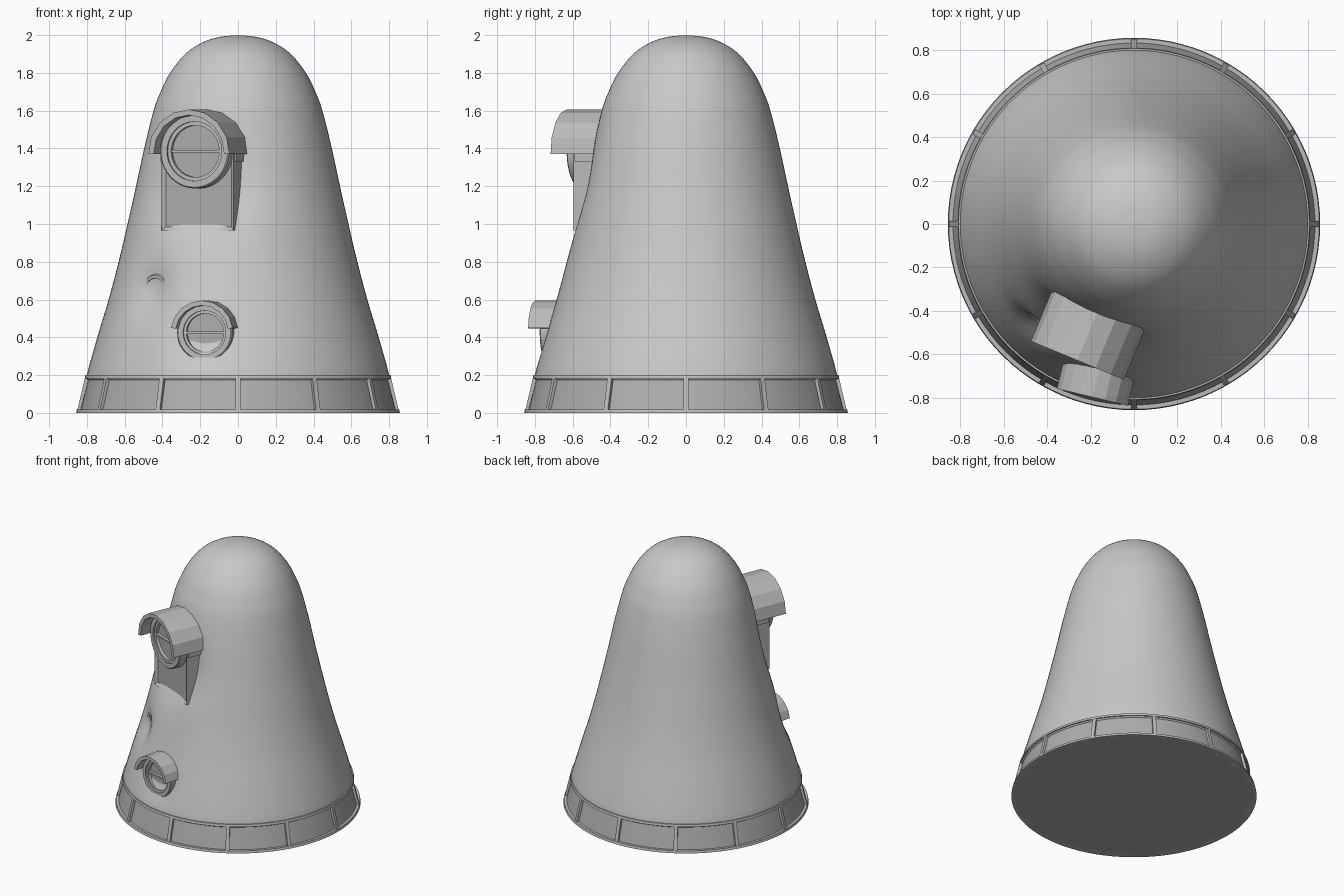
import bpy, bmesh, math
from mathutils import Matrix, Vector

if "Cube" in bpy.data.objects:
    bpy.data.objects.remove(bpy.data.objects["Cube"])


def material(name, v):
    m = bpy.data.materials.new(name)
    m.use_nodes = True
    m.diffuse_color = (v, v, v, 1)
    m.node_tree.nodes["Principled BSDF"].inputs["Base Color"].default_value = (v, v, v, 1)
    return m


SHELL = material("light grey shell", 0.58)
TRIM = material("mid grey trim", 0.5)
PANEL = material("dark grey panel", 0.42)


def finish(bm, name, mats, smooth=None, matrix=None):
    bmesh.ops.recalc_face_normals(bm, faces=bm.faces[:])
    if matrix:
        bm.transform(matrix)
    me = bpy.data.meshes.new(name)
    bm.to_mesh(me)
    bm.free()
    ob = bpy.data.objects.new(name, me)
    bpy.context.collection.objects.link(ob)
    for m in mats:
        me.materials.append(m)
    if smooth:
        bpy.ops.object.select_all(action="DESELECT")
        ob.select_set(True)
        bpy.context.view_layer.objects.active = ob
        bpy.ops.object.shade_smooth_by_angle(angle=math.radians(smooth))
    return ob


def lathe(profile, segs, closed=False, start=0.0, arc=math.tau):
    """Revolve (radius, height) points about z; a closed profile makes a solid ring."""
    bm = bmesh.new()
    full = arc > 6.28
    cols = []
    for i in range(segs if full else segs + 1):
        a = start + arc * i / segs
        cols.append([bm.verts.new((r * math.cos(a), r * math.sin(a), h)) for r, h in profile])
    n = len(profile)
    for i in range(segs):
        c, d = cols[i], cols[(i + 1) % len(cols)]
        for j in range(n if closed else n - 1):
            k = (j + 1) % n
            bm.faces.new((c[j], d[j], d[k], c[k]))
    if closed and not full:
        bm.faces.new(cols[0])
        bm.faces.new(cols[-1])
    bmesh.ops.remove_doubles(bm, verts=bm.verts[:], dist=1e-5)
    return bm


def box(x, y, z, matrix=None):
    """Box from three (low, high) ranges."""
    bm = bmesh.new()
    bmesh.ops.create_cube(bm, size=1)
    for v in bm.verts:
        v.co = Vector([lo + (hi - lo) * (c + 0.5) for c, (lo, hi) in zip(v.co, (x, y, z))])
    return bm


def spline(points, steps):
    """Smooth curve through the points."""
    p = [Vector(q) for q in points]
    p = [2 * p[0] - p[1]] + p + [2 * p[-1] - p[-2]]
    out = []
    for i in range(1, len(p) - 2):
        for s in range(steps):
            t = s / steps
            a, b, c, d = p[i - 1:i + 3]
            out.append(0.5 * (2 * b + (c - a) * t + (2 * a - 5 * b + 4 * c - d) * t * t
                              + (3 * b - a - 3 * c + d) * t ** 3))
    return out + [p[-2]]


# Bell-shaped shell, pressed in softly around each opening
outline = [(0.79, 0.17), (0.8, 0.2), (0.745, 0.4), (0.685, 0.6), (0.632, 0.8), (0.585, 1.0),
           (0.54, 1.2), (0.497, 1.4), (0.447, 1.6), (0.41, 1.7), (0.36, 1.8), (0.28, 1.9),
           (0.19, 1.96), (0.1, 1.99), (0, 2.0)]
bm = lathe(spline(outline, 4), 96)
# angle from the front, height, width, tallness, depth
dents = [(22.5, 1.17, 0.22, 0.2, 0.085), (13.5, 0.38, 0.13, 0.1, 0.03), (44, 0.64, 0.1, 0.11, 0.05)]
for v in bm.verts:
    r = math.hypot(v.co.x, v.co.y)
    if r < 0.01 or v.co.z < 0.21:
        continue
    push = 0
    for ang, z, w, h, depth in dents:
        off = math.atan2(-v.co.x, -v.co.y) - math.radians(ang)
        side = math.atan2(math.sin(off), math.cos(off)) * r
        push += depth * math.exp(-(side / w) ** 2 - ((v.co.z - z) / h) ** 2)
    v.co.x *= 1 - push / r
    v.co.y *= 1 - push / r
finish(bm, "shell", [SHELL], 60)

# Base skirt: recessed panel band, floor, two rails and twelve posts
finish(lathe([(0, 0), (0.838, 0), (0.79, 0.19), (0.7, 0.19)], 96), "skirt_panels", [PANEL], 30)
for name, r, lo, hi in (("bottom_rail", 0.857, 0, 0.018), ("top_rail", 0.812, 0.182, 0.2)):
    finish(lathe([(r - 0.05, lo), (r, lo), (r - 0.004, hi), (r - 0.05, hi)], 96, True),
           name, [TRIM], 30)
for i in range(12):
    bm = box((-0.013, 0.013), (-0.852, -0.8), (0.01, 0.19))
    for v in bm.verts:
        if v.co.z > 0.1:
            v.co.y += 0.043
    finish(bm, "skirt_post", [TRIM], matrix=Matrix.Rotation(math.tau * i / 12, 4, "Z"))


def facing(angle, z):
    """Frame turned from the front toward the model's right, raised to z."""
    return Matrix.Rotation(math.radians(-angle), 4, "Z") @ Matrix.Translation((0, 0, z))


OUTWARD = Matrix.Rotation(math.pi / 2, 4, "X")  # lathe axis points to the front


def porthole(name, angle, z, r, front, back, rim):
    m = facing(angle, z)
    inner = r - rim
    lip = inner - 0.1 * r
    ring = [(r, back), (r, front - 0.006), (r - 0.006, front), (inner, front),
            (inner, front - 0.012), (lip, front - 0.012), (lip, back)]
    finish(lathe(ring, 40, True), name + "_ring", [TRIM], 30, m @ OUTWARD)
    finish(lathe([(0, front - 0.035), (lip + 0.005, front - 0.035)], 40), name + "_glass",
           [PANEL], matrix=m @ OUTWARD)
    finish(box((-lip, lip), (-front + 0.014, -front + 0.035), (-0.007, 0.007)),
           name + "_bar", [TRIM], matrix=m)


def hood(name, angle, z, r, front, back, thick, lift):
    a = math.asin(lift / r)
    prof = [(r, back), (r, front), (r - thick, front), (r - thick, back)]
    finish(lathe(prof, 8, True, a, math.pi - 2 * a), name, [TRIM],
           matrix=facing(angle, z) @ OUTWARD)


porthole("upper_porthole", 22.5, 1.385, 0.197, 0.605, 0.36, 0.04)
hood("upper_hood", 22.5, 1.375, 0.232, 0.68, 0.39, 0.03, -0.005)
porthole("lower_porthole", 13.5, 0.425, 0.15, 0.762, 0.6, 0.034)
hood("lower_hood", 13.5, 0.425, 0.17, 0.82, 0.62, 0.026, 0.025)
porthole("small_porthole", 44, 0.635, 0.1, 0.632, 0.52, 0.022)

# Box below the upper porthole with a framed, recessed front
bm = box((-0.207, 0.207), (-0.56, -0.3), (0.965, 1.4))
bm.normal_update()
face = min(bm.faces, key=lambda f: f.calc_center_median().y)
bmesh.ops.inset_region(bm, faces=[face], thickness=0.028, depth=-0.015)
face.material_index = 1
finish(bm, "front_box", [TRIM, PANEL], matrix=facing(22.5, 0))
for s in (-1, 1):
    finish(box(sorted((s * 0.2, s * 0.217)), (-0.55, -0.32), (1.33, 1.385)),
           "box_side_ledge", [TRIM], matrix=facing(22.5, 0))
